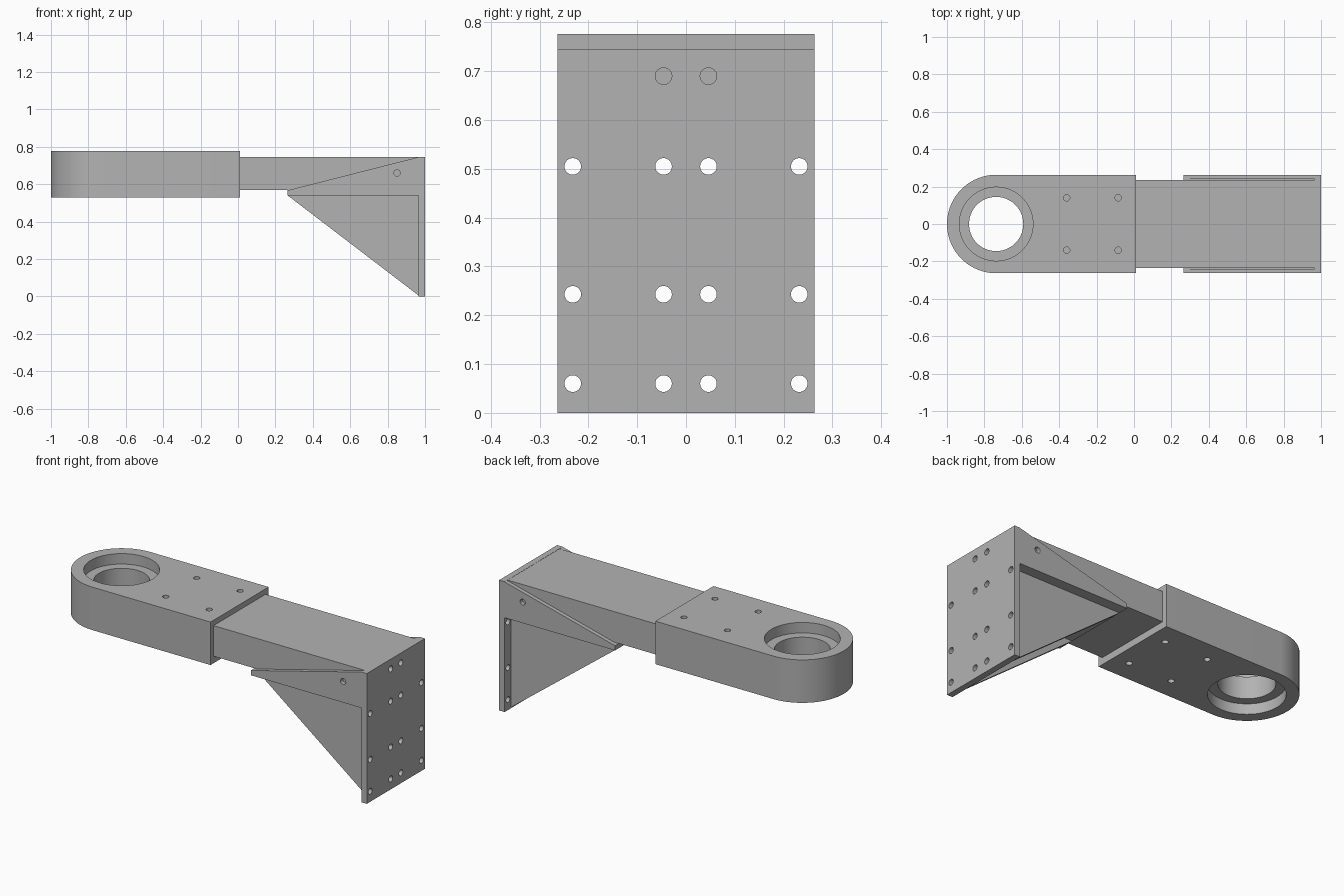
import bpy, bmesh
from math import pi, sin, cos, radians
from mathutils import Vector, Matrix

cube = bpy.data.objects.get("Cube")
if cube:
    bpy.data.objects.remove(cube, do_unlink=True)

steel = bpy.data.materials.new("grey_steel")
steel.use_nodes = True
colour = (0.45, 0.45, 0.45, 1)
steel.diffuse_color = colour
steel.node_tree.nodes["Principled BSDF"].inputs["Base Color"].default_value = colour


def make_object(name, bm):
    bmesh.ops.recalc_face_normals(bm, faces=bm.faces)
    mesh = bpy.data.meshes.new(name)
    bm.to_mesh(mesh)
    bm.free()
    mesh.materials.append(steel)
    obj = bpy.data.objects.new(name, mesh)
    bpy.context.collection.objects.link(obj)
    return obj


def prism(name, points, offset, depth):
    """Extrude a closed outline of 3D points along a vector."""
    bm = bmesh.new()
    face = bm.faces.new([bm.verts.new(Vector(p) + Vector(offset)) for p in points])
    top = bmesh.ops.extrude_face_region(bm, geom=[face])["geom"]
    verts = [v for v in top if isinstance(v, bmesh.types.BMVert)]
    bmesh.ops.translate(bm, verts=verts, vec=depth)
    return make_object(name, bm)


def box(name, x, y, z):
    outline = [(x[0], y[0], z[0]), (x[1], y[0], z[0]), (x[1], y[1], z[0]), (x[0], y[1], z[0])]
    return prism(name, outline, (0, 0, 0), (0, 0, z[1] - z[0]))


def drill(obj, centre, radius, length, axis="Z", sides=32):
    """Cut a round hole centred on a point."""
    turn = {"X": Matrix.Rotation(pi / 2, 4, "Y"), "Y": Matrix.Rotation(pi / 2, 4, "X"),
            "Z": Matrix()}[axis]
    bm = bmesh.new()
    bmesh.ops.create_cone(bm, cap_ends=True, segments=sides, radius1=radius, radius2=radius,
                          depth=length, matrix=Matrix.Translation(centre) @ turn)
    cutter = make_object("hole_cutter", bm)
    cutter.hide_render = True
    mod = obj.modifiers.new("hole", "BOOLEAN")
    mod.operation = "DIFFERENCE"
    mod.solver = "EXACT"
    mod.object = cutter
    bpy.context.view_layer.objects.active = obj
    bpy.ops.object.modifier_apply(modifier=mod.name)
    bpy.data.objects.remove(cutter, do_unlink=True)


HALF = 0.263       # half width of head and back plate
BOLT = 0.017       # bolt hole radius
PLATE_X = 0.965    # inner face of the back plate
LOW, HIGH = 0.53, 0.776

# Rounded head with a bore, counterbored on both sides
ring_x = HALF - 1
arc = [(ring_x - HALF * sin(a), HALF * cos(a), LOW) for a in [pi * i / 48 for i in range(49)]]
head = prism("clamp_head", [(0.01, HALF, LOW)] + arc + [(0.01, -HALF, LOW)],
             (0, 0, 0), (0, 0, HIGH - LOW))
drill(head, (ring_x, 0, 0.65), 0.145, 1, sides=72)
for z in (LOW, HIGH):
    drill(head, (ring_x, 0, z), 0.197, 0.12, sides=72)
    for x in (-0.36, -0.085):
        for y in (-0.14, 0.14):
            drill(head, (x, y, z), BOLT, 0.08)

# Straight arm
box("arm_beam", (0, PLATE_X), (-0.235, 0.235), (0.57, 0.745))

# Drilled back plate
plate = box("back_plate", (PLATE_X, 1), (-HALF, HALF), (0, 0.746))
for z in (0.06, 0.243, 0.505):
    for y in (-0.232, -0.046, 0.046, 0.232):
        drill(plate, (PLATE_X, y, z), BOLT, 0.2, "X")
for y in (-0.046, 0.046):
    drill(plate, (PLATE_X, y, 0.69), BOLT, 0.2, "X")

# Cradle floor, tapered cheeks and triangular webs
box("cradle_floor", (0.265, PLATE_X), (-0.24, 0.24), (0.54, 0.568))
for side, name in ((1, "left"), (-1, "right")):
    cheek = prism(name + "_cheek",
                  [(0.265, 0, 0.54), (PLATE_X, 0, 0.54), (PLATE_X, 0, 0.745), (0.265, 0, 0.567)],
                  (0, side * 0.24, 0), (0, side * (HALF - 0.24), 0))
    drill(cheek, (0.85, side * 0.25, 0.66), BOLT, 0.1, "Y")
    prism(name + "_web", [(0.265, 0, 0.54), (PLATE_X, 0, 0.54), (PLATE_X, 0, 0.005)],
          (0, side * 0.165, 0), (0, side * 0.038, 0))

# Smooth round surfaces, keep edges sharp
bpy.ops.object.select_all(action="DESELECT")
for obj in bpy.context.collection.objects:
    if obj.type == "MESH" and steel.name in obj.data.materials:
        obj.select_set(True)
        bpy.context.view_layer.objects.active = obj
bpy.ops.object.shade_smooth_by_angle(angle=radians(30))
